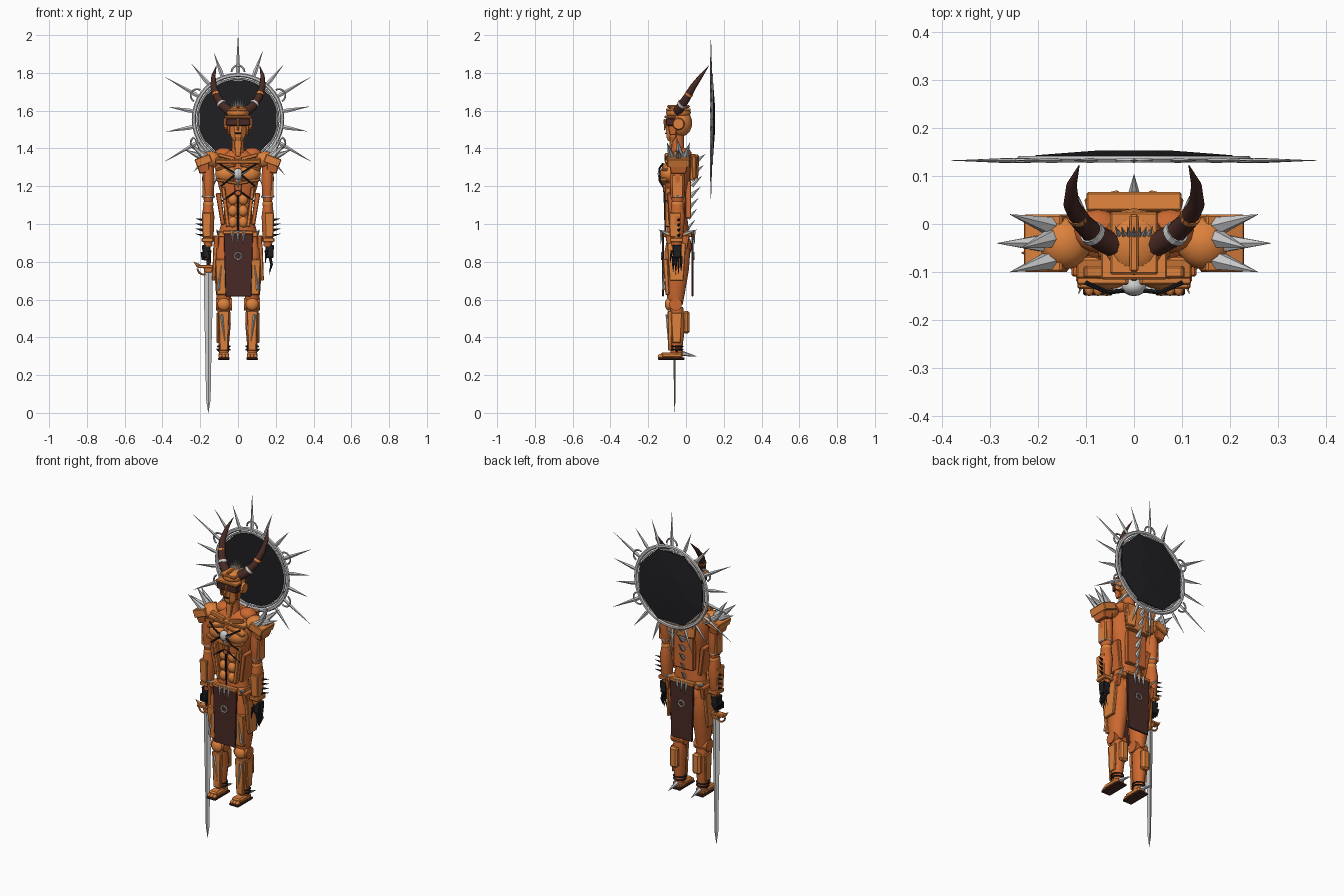
import bpy, bmesh, math
from mathutils import Vector, Matrix, Euler

if "Cube" in bpy.data.objects:
    bpy.data.objects.remove(bpy.data.objects["Cube"])


def material(name, rgb):
    m = bpy.data.materials.new(name)
    m.diffuse_color = (*rgb, 1)
    m.use_nodes = True
    m.node_tree.nodes["Principled BSDF"].inputs["Base Color"].default_value = m.diffuse_color
    return m


ORANGE = material("orange", (.72, .22, .045))
RUST = material("rust", (.6, .14, .03))
BROWN = material("brown", (.065, .023, .018))
DARK = material("dark", (.014, .014, .017))
SILVER = material("silver", (.56, .56, .58))


def finish(name, bm, mat, smooth=0):
    bmesh.ops.recalc_face_normals(bm, faces=bm.faces[:])
    me = bpy.data.meshes.new(name)
    bm.to_mesh(me)
    bm.free()
    me.materials.append(mat)
    ob = bpy.data.objects.new(name, me)
    bpy.context.collection.objects.link(ob)
    if smooth:
        bpy.ops.object.select_all(action='DESELECT')
        ob.select_set(True)
        bpy.context.view_layer.objects.active = ob
        bpy.ops.object.shade_smooth_by_angle(angle=math.radians(smooth))
    return ob


def box(name, loc, size, mat=ORANGE, rot=(0, 0, 0), taper=1, bevel=.004):
    """Bevelled box; taper scales the bottom face."""
    bm = bmesh.new()
    bmesh.ops.create_cube(bm, size=1)
    for v in bm.verts:
        k = taper if v.co.z < 0 else 1
        v.co = Vector((v.co.x * size[0] * k, v.co.y * size[1] * k, v.co.z * size[2]))
    if bevel:
        bmesh.ops.bevel(bm, geom=bm.edges[:], offset=min(bevel, min(size) * .3), segments=1, affect='EDGES')
    bm.transform(Matrix.Translation(loc) @ Euler(rot).to_matrix().to_4x4())
    return finish(name, bm, mat)


def ball(name, loc, scale, mat=ORANGE, rot=(0, 0, 0)):
    bm = bmesh.new()
    bmesh.ops.create_uvsphere(bm, u_segments=16, v_segments=10, radius=1)
    bm.transform(Matrix.Translation(loc) @ Euler(rot).to_matrix().to_4x4() @ Matrix.Diagonal((*scale, 1)))
    return finish(name, bm, mat, 40)


def tube(name, pts, radii, mat=SILVER, n=8, flat=1, smooth=0):
    """Tube through points with a radius at each; a radius near 0 makes a spike."""
    bm = bmesh.new()
    pts = [Vector(p) for p in pts]
    rings = []
    for i, p in enumerate(pts):
        d = (pts[min(i + 1, len(pts) - 1)] - pts[max(i - 1, 0)]).normalized()
        side = d.cross(Vector((0, 1, 0) if abs(d.y) < .9 else (1, 0, 0))).normalized()
        up = side.cross(d)
        r = max(radii[i], .0005)
        rings.append([bm.verts.new(p + side * r * math.cos(a) + up * r * flat * math.sin(a))
                      for a in (2 * math.pi * k / n for k in range(n))])
    skin(bm, rings)
    return finish(name, bm, mat, smooth)


def skin(bm, rings):
    n = len(rings[0])
    for a, b in zip(rings, rings[1:]):
        for k in range(n):
            bm.faces.new((a[k], a[(k + 1) % n], b[(k + 1) % n], b[k]))
    bm.faces.new(rings[0][::-1])
    bm.faces.new(rings[-1])


def loft(name, secs, mat=RUST, n=12, x=0, smooth=40):
    """Horizontal ellipses (y, z, rx, ry) skinned together."""
    bm = bmesh.new()
    rings = [[bm.verts.new((x + rx * math.cos(a), y + ry * math.sin(a), z))
              for a in (2 * math.pi * (k + .5) / n for k in range(n))] for y, z, rx, ry in secs]
    skin(bm, rings)
    return finish(name, bm, mat, smooth)


def spike(name, a, b, r, mat=SILVER, n=6):
    return tube(name, [a, b], [r, 0], mat, n)


def ring(name, loc, R, r, mat=SILVER, rot=(0, 0, 0), arc=1.0, n=24, flat=1):
    pts = [Vector((R * math.cos(t), 0, R * math.sin(t))) for t in (math.pi * 2 * arc * i / n for i in range(n + 1))]
    M = Matrix.Translation(loc) @ Euler(rot).to_matrix().to_4x4()
    return tube(name, [M @ p for p in pts], [r] * (n + 1), mat, 6, flat, 50)


# Halo: dark octagonal disc, metal ring, spikes and small crescents
HZ, HY = 1.555, .135
bm = bmesh.new()
rings = [[bm.verts.new((r * math.cos(a), y, HZ + r * math.sin(a)))
          for a in (math.pi / 8 + k * math.pi / 4 for k in range(8))]
         for r, y in ((.222, HY), (.222, HY + .008), (.08, HY + .018))]
skin(bm, rings)
finish("halo_disc", bm, DARK)
ring("halo_ring_outer", (0, HY, HZ), .234, .011, n=40, flat=.7)
ring("halo_ring_inner", (0, HY, HZ), .214, .006, n=40)
for i in range(18):
    a = math.pi / 2 + i * math.pi / 9
    d = Vector((math.cos(a), 0, math.sin(a)))
    R = .445 if i % 3 == 0 else (.37 if i % 3 == 1 else .385)
    c = Vector((0, HY - .003, HZ))
    tube("halo_spike", [c + d * .235, c + d * .265, c + d * R], [.008, .011, 0], SILVER, 4, .5)
    if i % 3 == 0:
        ring("halo_crescent", c + d * .25, .034, .005, rot=(0, math.pi / 2 - a, 0), arc=.5, n=10)

# Torso
loft("torso", [(-.045, .9, .1, .06), (-.045, .97, .1, .06), (-.045, 1.05, .075, .052), (-.045, 1.12, .078, .055),
               (-.045, 1.2, .105, .066), (-.04, 1.3, .125, .072), (-.03, 1.36, .095, .06), (-.03, 1.39, .045, .04)], n=16)
box("collar_plate", (0, -.09, 1.335), (.24, .045, .022), rot=(.25, 0, 0))
box("sternum_plate", (0, -.11, 1.2), (.05, .03, .1), RUST, taper=.6)
spike("pendant_point", (0, -.125, 1.25), (0, -.125, 1.19), .016, n=4)
ball("pendant_gem", (0, -.13, 1.265), (.026, .02, .03), SILVER)
tube("waist_lace", [(0, -.115, 1.2), (0, -.11, .96)], [.006, .004], DARK, 6)
box("belt", (0, -.045, .945), (.21, .15, .03))
box("back_plate", (0, .04, 1.3), (.2, .04, .14), rot=(-.1, 0, 0), taper=.75)
box("lower_back_plate", (0, .012, 1.13), (.13, .03, .2), RUST)
for s in (-1, 1):
    ball("trapezius", (s * .075, -.015, 1.37), (.05, .045, .034), RUST)
    ball("breast_plate", (s * .058, -.088, 1.265), (.063, .05, .05), ORANGE)
    box("breast_band", (s * .06, -.118, 1.225), (.115, .035, .016), rot=(0, -s * .18, 0))
    box("breast_trim", (s * .065, -.112, 1.3), (.11, .03, .014), rot=(0, s * .25, 0))
    box("clavicle", (s * .06, -.1, 1.355), (.09, .025, .02), rot=(0, -s * .25, 0))
    box("shoulder_blade", (s * .065, .05, 1.3), (.075, .025, .12), rot=(0, 0, -s * .25), taper=.7)
    box("waist_panel", (s * .092, -.05, 1.08), (.028, .1, .17), RUST, rot=(0, s * .15, 0), taper=.8)
    box("corset_edge", (s * .066, -.095, 1.09), (.02, .03, .21), rot=(0, s * .12, 0))
    for z in (1.01, 1.07, 1.13):
        ball("abdomen_plate", (s * .027, -.093, z), (.026, .022, .03))
    for z, x in ((1.2, .09), (1.32, .1)):
        tube("chest_strap", [(s * .01, -.137, 1.265), (s * x * .55, -.142, (z + 1.265) / 2), (s * x, -.122, z)],
             [.005] * 3, DARK, 6)
    spike("pendant_wing", (s * .015, -.135, 1.265), (s * .06, -.14, 1.285), .009, n=4)
    tube("rib_strap", [(0, -.118, 1.18), (s * .085, -.105, 1.12)], [.005, .004], DARK, 6)
for i in range(7):
    z, y = 1.32 - i * .058, .065 - .006 * i
    spike("back_spike", (0, y - .025, z), (0, y + .038 - .003 * i, z + .05), .019 - .001 * i)

# Head and helmet
loft("neck", [(-.04, 1.34, .05, .045), (-.045, 1.4, .034, .036), (-.045, 1.47, .034, .036)], RUST)
box("throat_guard", (0, -.082, 1.4), (.045, .018, .09), rot=(-.1, 0, 0), taper=.6)
ball("skull", (0, -.035, 1.535), (.062, .068, .075), ORANGE)
loft("jaw", [(-.075, 1.44, .028, .022), (-.07, 1.46, .04, .036), (-.06, 1.52, .056, .05)], ORANGE, n=8, smooth=0)
box("eye_mask", (0, -.082, 1.54), (.13, .05, .042), BROWN)
box("brow", (0, -.085, 1.567), (.138, .06, .014))
box("nose_guard", (0, -.112, 1.525), (.016, .014, .06), taper=.6)
box("mouth_slot", (0, -.106, 1.48), (.035, .01, .008), DARK)
box("helmet_brim", (0, -.04, 1.605), (.1, .13, .014))
ball("helmet_cap", (0, -.04, 1.59), (.062, .066, .035))
box("helmet_crest", (0, -.04, 1.622), (.018, .12, .014))
for i in range(-3, 4):
    spike("crown_spike", (i * .009, -.03, 1.605), (i * .013, -.005, 1.675 - abs(i) * .012), .008)
for s in (-1, 1):
    tube("ear_disc", [(s * .055, -.04, 1.53), (s * .075, -.04, 1.53)], [.034, .028], ORANGE, 12)
    box("cheek_guard", (s * .05, -.07, 1.5), (.02, .055, .06), RUST, taper=.6)
    # Horns with metal bands
    tube("horn", [(s * .04, -.045, 1.595), (s * .08, -.025, 1.625), (s * .11, .005, 1.67), (s * .13, .04, 1.73),
                  (s * .13, .08, 1.785), (s * .114, .122, 1.84)], [.026, .024, .021, .017, .011, .001], BROWN, 10, smooth=40)
    tube("horn_band", [(s * .083, -.023, 1.63), (s * .09, -.016, 1.639)], [.027, .026], SILVER, 12)
    tube("horn_band_upper", [(s * .116, .012, 1.682), (s * .119, .018, 1.692)], [.0215, .021], ORANGE, 12)

# Shoulders and arms
for s in (-1, 1):
    ball("shoulder_ball", (s * .145, -.04, 1.34), (.055, .055, .045))
    box("pauldron", (s * .183, -.04, 1.335), (.085, .12, .045), rot=(0, s * .35, 0))
    box("pauldron_lower", (s * .182, -.04, 1.295), (.065, .1, .05), RUST, rot=(0, s * .15, 0), taper=.8)
    for (y, x, z), (ty, tx, tz) in (((-.04, .18, 1.35), (-.04, .285, 1.395)), ((-.005, .17, 1.35), (.02, .258, 1.43)),
                                    ((-.075, .17, 1.35), (-.1, .258, 1.43)), ((-.03, .17, 1.36), (-.05, .235, 1.46))):
        spike("shoulder_spike", (s * x, y, z), (s * tx, ty, tz), .022)
    loft("upper_arm", [(-.045, 1.11, .022, .028), (-.045, 1.15, .03, .038), (-.045, 1.24, .034, .042),
                       (-.045, 1.31, .03, .035)], RUST, x=s * .157)
    box("upper_arm_plate", (s * .178, -.045, 1.2), (.022, .06, .12))
    ring("arm_band", (s * .157, -.045, 1.145), .032, .005, rot=(math.pi / 2, 0, 0))
    ball("elbow", (s * .157, -.045, 1.105), (.028, .034, .028))
    loft("forearm", [(-.05, .88, .022, .026), (-.05, .94, .03, .036), (-.045, 1.04, .034, .042),
                     (-.045, 1.1, .026, .032)], RUST, x=s * .158)
    box("vambrace", (s * .166, -.058, .995), (.05, .065, .13), taper=.85)
    box("cuff", (s * .162, -.05, .915), (.062, .07, .022))
    for k in range(4):
        z = .94 + k * .027
        spike("forearm_spike", (s * .185, -.04, z), (s * .225, -.03, z + .008), .008, DARK)
    # Hand with fingers
    box("palm", (s * .168, -.047, .855), (.045, .05, .07), DARK, taper=.85)
    for k in range(4):
        y = -.068 + k * .014
        if s > 0:
            tube("finger", [(.168, y, .83), (.178, y, .785), (.165, y, .725 + abs(k - 1.5) * .015)], [.008, .007, 0], DARK, 6)
        else:
            tube("finger", [(-.19, y, .85), (-.187, y - .01, .815), (-.155, y - .012, .81)], [.008, .008, .005], DARK, 6)
    spike("thumb", (s * .15, -.075, .86), (s * .145, -.085, .79), .009, DARK)

# Sword
SX, SY = -.157, -.06
tube("sword_blade", [(SX, SY, .77), (SX, SY, .56), (SX, SY, .3), (SX, SY, .07), (SX, SY, 0)],
     [.023, .022, .016, .012, 0], SILVER, 4, .35)
tube("sword_grip", [(SX, SY, .77), (SX, SY, .91)], [.011, .011], BROWN, 8)
ball("sword_pommel", (SX, SY, .915), (.017, .017, .017), ORANGE)
box("sword_guard", (SX, SY, .775), (.115, .04, .016))
box("sword_collar", (SX, SY, .758), (.055, .032, .03), taper=.7)
spike("guard_hook", (SX - .052, SY, .778), (SX - .078, SY, .8), .012, ORANGE)
ring("guard_bow", (SX - .025, SY, .765), .032, .005, ORANGE, rot=(0, 0, 0), arc=-.5, n=12)

# Tabards with spiked belt trim and buckle rings
for name, y, d in (("front", -.122, -1), ("back", .034, 1)):
    box(name + "_tabard", (.002, y, .785), (.155, .012, .335), BROWN, taper=.88, bevel=.002)
    ring(name + "_tabard_ring", (0, y + d * .008, .83), .018, .004)
    for x in (-.03, 0, .03):
        spike(name + "_belt_spike", (x, y + d * .006, .965), (x * .9, y + d * .012, .895), .01, n=4)
    box(name + "_belt_plate", (0, y - d * .005, .955), (.16, .028, .02))

# Hips and legs
for s in (-1, 1):
    x = s * .075
    box("hip_plate", (s * .124, -.05, .8), (.022, .1, .2), rot=(0, -s * .05, 0), taper=.75)
    box("hip_guard", (s * .115, -.045, .905), (.03, .13, .07), RUST, taper=.8)
    spike("hip_spike_front", (s * .1, -.1, .95), (s * .115, -.145, .97), .012)
    spike("hip_spike_back", (s * .1, .0, .95), (s * .115, .058, .97), .012)
    loft("thigh", [(-.055, .57, .034, .038), (-.055, .64, .044, .052), (-.05, .76, .052, .068),
                   (-.045, .86, .055, .07), (-.045, .93, .045, .055)], RUST, x=x)
    box("thigh_plate", (x + s * .008, -.104, .72), (.075, .026, .19), rot=(.06, 0, 0), taper=.8)
    spike("thigh_blade", (x + s * .03, -.12, .65), (x + s * .012, -.122, .79), .008, n=4)
    ball("buttock", (s * .05, -.005, .88), (.05, .035, .06), RUST)
    # Knee
    ball("knee_cap", (x, -.09, .575), (.034, .022, .034))
    tube("knee_joint", [(x - .042, -.055, .575), (x + .042, -.055, .575)], [.034, .034], RUST, 12)
    # Shin and calf
    loft("shin", [(-.05, .29, .026, .032), (-.05, .36, .028, .034), (-.045, .47, .038, .044),
                  (-.05, .56, .034, .036)], RUST, x=x)
    box("greave", (x, -.085, .435), (.058, .026, .21), taper=.75)
    box("greave_side", (x + s * .033, -.05, .45), (.014, .06, .16), taper=.75)
    box("calf_plate", (x, .002, .48), (.05, .034, .12), bevel=.012)
    spike("shin_blade", (x + s * .012, -.1, .52), (x - s * .008, -.094, .36), .008, n=4)
    spike("shin_blade_side", (x - s * .026, -.085, .44), (x - s * .018, -.085, .54), .006, n=4)
    for z in (.335, .352):
        ring("ankle_band", (x, -.05, z), .032, .005, DARK, rot=(math.pi / 2, 0, 0))
    # Foot
    box("foot", (x, -.075, .306), (.058, .115, .03), taper=.95, bevel=.008)
    box("sole", (x, -.078, .287), (.062, .142, .014), BROWN)
    for k in (-1, 0, 1):
        ball("toe", (x + k * .018, -.134, .3), (.01, .016, .011))
    spike("heel_spike", (x, -.02, .315), (x, .06, .298), .014)
    spike("ankle_spike", (x + s * .02, -.05, .325), (x + s * .042, -.05, .34), .008, DARK)
